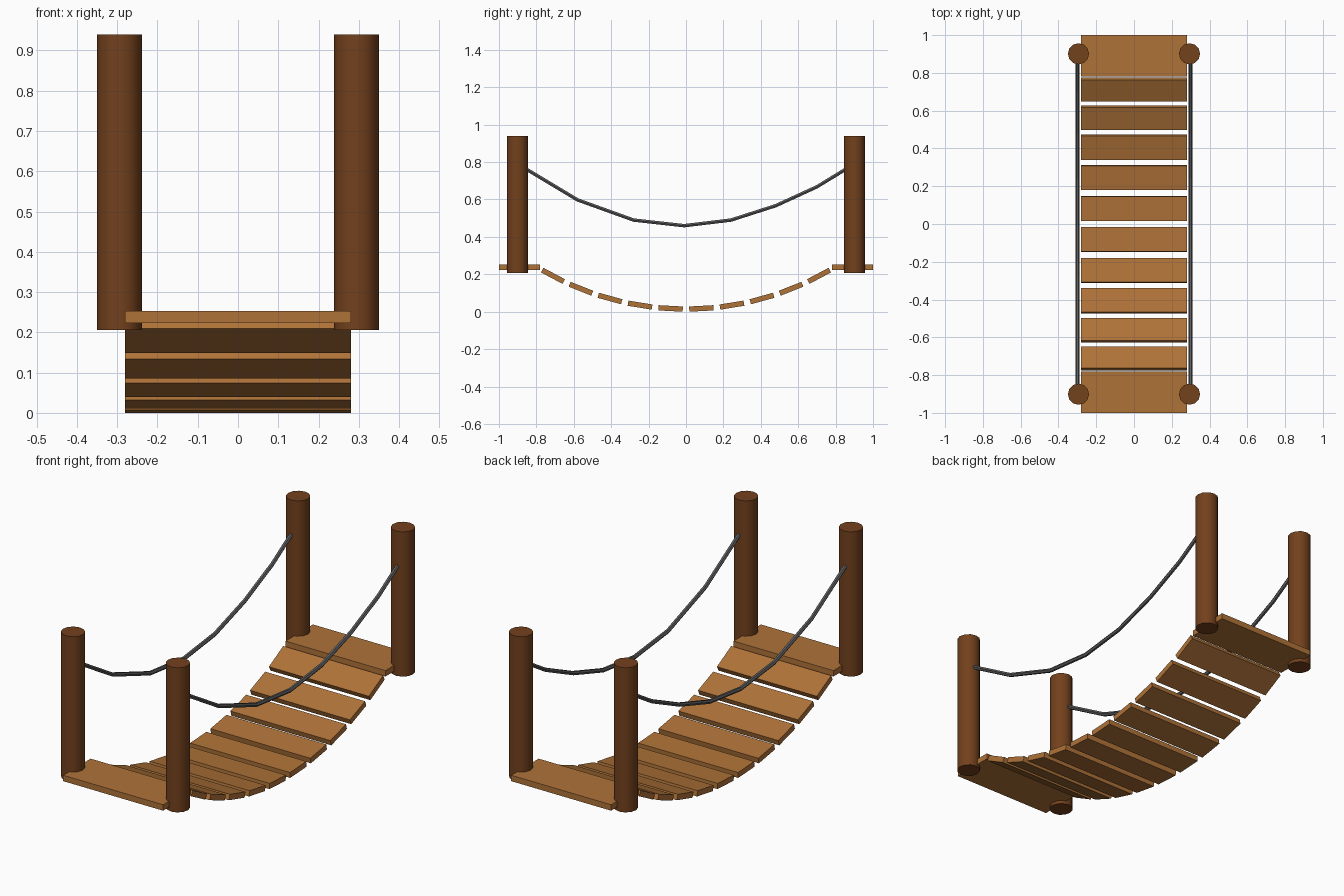
import bpy
from math import sin, cos, radians

if "Cube" in bpy.data.objects:
    bpy.data.objects.remove(bpy.data.objects["Cube"])


def material(name, rgb):
    m = bpy.data.materials.new(name)
    m.diffuse_color = (*rgb, 1)
    m.use_nodes = True
    m.node_tree.nodes["Principled BSDF"].inputs["Base Color"].default_value = m.diffuse_color
    return m


PLANK = material("plank_wood", (0.43, 0.17, 0.04))
POST = material("post_wood", (0.17, 0.052, 0.012))
ROPE = material("rope_grey", (0.11, 0.11, 0.115))


def board(name, y, z, length, thick, tilt=0.0):
    bpy.ops.mesh.primitive_cube_add(size=1, location=(0, y, z), rotation=(tilt, 0, 0))
    ob = bpy.context.object
    ob.name = name
    ob.scale = (0.56, length, thick)
    ob.data.materials.append(PLANK)


# Landing boards at both ends
for side, s in (("front", -1), ("back", 1)):
    board(side + "_landing", s * 0.89, 0.238, 0.22, 0.03)

# Sagging walkway: ten boards along a circular arc
R, STEP = 1.52, 6.2
for i in range(10):
    a = radians((i - 4.5) * STEP)
    z = 0.0175 + R * (cos(radians(STEP / 2)) - cos(a))
    board(f"walk_plank_{i + 1}", R * sin(a), z, 0.13, 0.028, a)

# Four corner posts
for side, sy in (("front", -1), ("back", 1)):
    for hand, sx in (("left", -1), ("right", 1)):
        bpy.ops.mesh.primitive_cylinder_add(vertices=12, radius=0.056, depth=0.733,
                                            location=(sx * 0.294, sy * 0.901, 0.5725))
        post = bpy.context.object
        post.name = f"{side}_{hand}_post"
        post.data.materials.append(POST)
        bpy.ops.object.shade_smooth_by_angle(angle=radians(40))

# Hand ropes hanging between the posts
PATH = [(-0.89, 0.784), (-0.58, 0.598), (-0.28, 0.49), (-0.01, 0.46),
        (0.24, 0.49), (0.48, 0.567), (0.70, 0.668), (0.89, 0.784)]
for hand, sx in (("left", -1), ("right", 1)):
    cu = bpy.data.curves.new(hand + "_rope", "CURVE")
    cu.dimensions = "3D"
    cu.bevel_depth = 0.0105
    cu.bevel_resolution = 1
    cu.use_fill_caps = True
    sp = cu.splines.new("POLY")
    sp.points.add(len(PATH) - 1)
    for p, (y, z) in zip(sp.points, PATH):
        p.co = (sx * 0.298, y, z, 1)
    sp.use_smooth = False
    cu.materials.append(ROPE)
    bpy.context.collection.objects.link(bpy.data.objects.new(hand + "_rope", cu))
